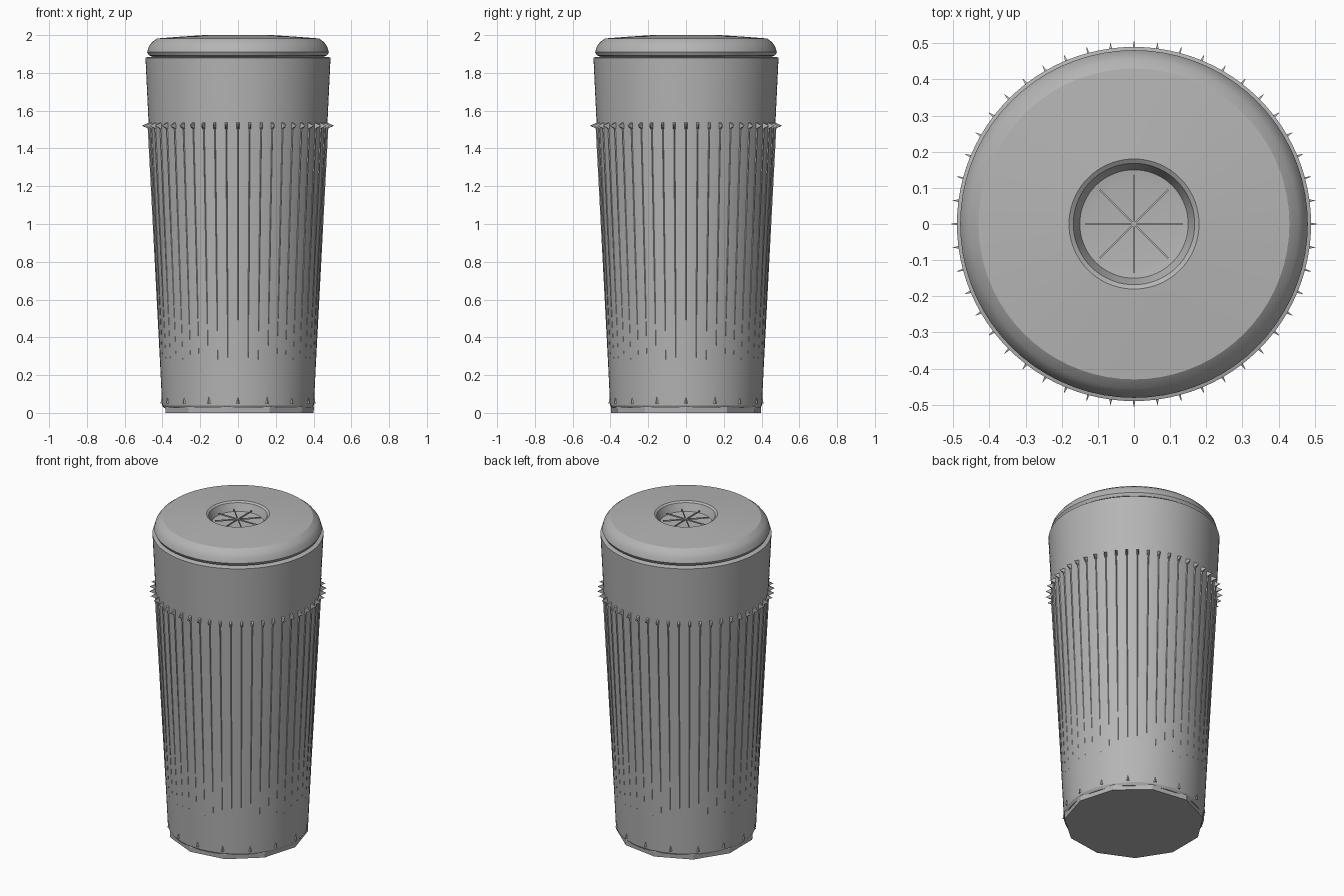
import bpy, bmesh, math
from mathutils import Matrix, Vector

cube = bpy.data.objects.get("Cube")
if cube:
    bpy.data.objects.remove(cube, do_unlink=True)

grey = bpy.data.materials.new("matte grey")
grey.use_nodes = True
colour = (0.46, 0.46, 0.46, 1)
grey.diffuse_color = colour
grey.node_tree.nodes["Principled BSDF"].inputs["Base Color"].default_value = colour


def finish(bm, name, smooth=True):
    bmesh.ops.recalc_face_normals(bm, faces=bm.faces)
    mesh = bpy.data.meshes.new(name)
    for f in bm.faces:
        f.smooth = smooth
    bm.to_mesh(mesh)
    bm.free()
    mesh.set_sharp_from_angle(angle=math.radians(28))
    mesh.materials.append(grey)
    obj = bpy.data.objects.new(name, mesh)
    bpy.context.collection.objects.link(obj)
    return obj


def polar(r, angle, z):
    return Vector((r * math.cos(angle), r * math.sin(angle), z))


def lathe(name, profile, sides, smooth=True):
    """Spin a profile of (radius, height) and close its open ends."""
    bm = bmesh.new()
    rings = [[bm.verts.new(polar(r, math.tau * i / sides, z)) for i in range(sides)]
             for r, z in profile]
    for a, b in zip(rings, rings[1:]):
        for i in range(sides):
            j = (i + 1) % sides
            bm.faces.new((a[i], a[j], b[j], b[i]))
    bm.faces.new(rings[0])
    bm.faces.new(rings[-1])
    return finish(bm, name, smooth)


def wall(z):
    return 0.4 + 0.09 * z / 1.88


def hull(bm, points):
    verts = [bm.verts.new(p) for p in points]
    bmesh.ops.convex_hull(bm, input=verts)


# Tapered body, sitting on a faceted foot
lathe("body", [(wall(0.03) - 0.01, 0.025), (wall(0.04), 0.04), (wall(1.88), 1.88),
               (0.475, 1.885)], 96)
lathe("foot", [(0.4, 0), (0.402, 0.03), (0.385, 0.06)], 11, False)

# Domed lid with a rounded rim and a round recess
lathe("lid", [(0.44, 1.88), (0.472, 1.893), (0.481, 1.91), (0.472, 1.94),
              (0.455, 1.963), (0.43, 1.982), (0.3, 1.992), (0.18, 2.0),
              (0.168, 1.992), (0.15, 1.945), (0.12, 1.94)], 72)

# Slim ribs fading out downwards, each with a spike on top
count = 48
bm = bmesh.new()
for i in range(count):
    a = math.tau * i / count
    low, high, half = 0.25, 1.52, 0.011
    hull(bm, [polar(wall(z) - 0.004, a + s * half, z) for z in (low, high) for s in (-1, 1)]
         + [polar(wall(low), a, low), polar(wall(high) + 0.006, a, high)])
finish(bm, "ribs", False)

bm = bmesh.new()
for i in range(count):
    a = math.tau * i / count
    hull(bm, [polar(wall(z) - 0.004, a + s * 0.016, z) for z in (1.502, 1.538) for s in (-1, 1)]
         + [polar(0.508, a, 1.52)])
finish(bm, "rib_spikes", False)

# Small pointed studs around the base
bm = bmesh.new()
for i in range(16):
    a = math.tau * i / 16
    hull(bm, [polar(wall(0.05) - 0.004, a + s * 0.032, 0.05) for s in (-1, 1)]
         + [polar(wall(0.085), a, 0.085), polar(wall(0.05) + 0.008, a, 0.05)])
finish(bm, "base_studs", False)

# Thin radial spokes inside the recess
bm = bmesh.new()
for i in range(8):
    turn = Matrix.Rotation(math.tau * i / 8, 4, "Z")
    bmesh.ops.create_cube(bm, size=1, matrix=turn @ Matrix.Translation((0.067, 0, 1.965))
                          @ Matrix.Diagonal((0.134, 0.005, 0.008, 1)))
finish(bm, "spokes", False)
